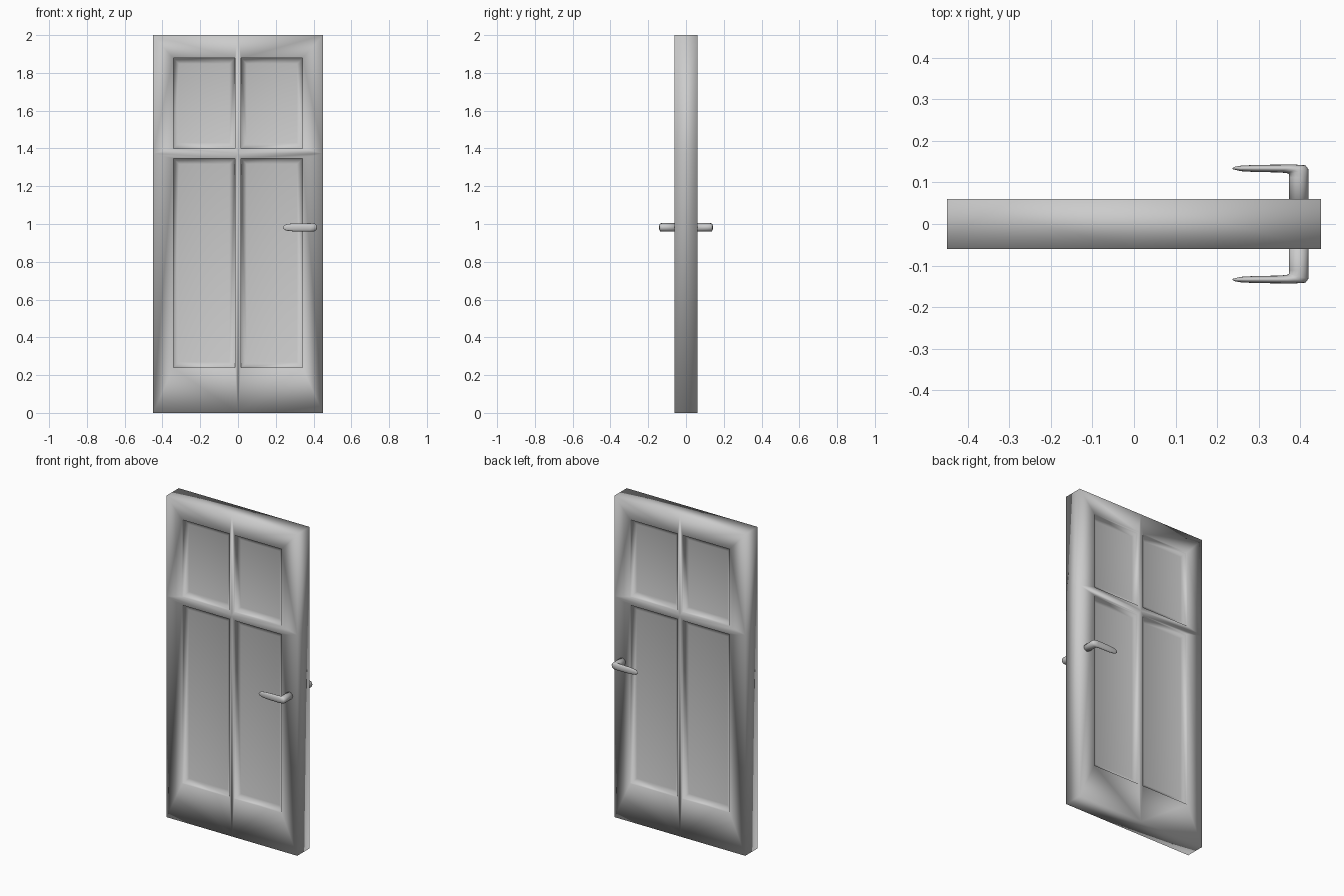
import bpy, bmesh, math

if "Cube" in bpy.data.objects:
    bpy.data.objects.remove(bpy.data.objects["Cube"])

HALF_W, HALF_D, HEIGHT, RAIL_Z = 0.45, 0.06, 2.0, 1.373


def finish(bm, name):
    bmesh.ops.remove_doubles(bm, verts=bm.verts, dist=1e-5)
    bmesh.ops.recalc_face_normals(bm, faces=bm.faces)
    for f in bm.faces:
        f.smooth = True
    mesh = bpy.data.meshes.new(name)
    bm.to_mesh(mesh)
    bm.free()
    obj = bpy.data.objects.new(name, mesh)
    bpy.context.collection.objects.link(obj)
    return obj


def rect(bm, x0, x1, z0, z1, y):
    return [bm.verts.new(p) for p in
            ((x0, y, z0), (x1, y, z0), (x1, y, z1), (x0, y, z1))]


def bridge(bm, a, b):
    n = len(a)
    for i in range(n):
        j = (i + 1) % n
        bm.faces.new((a[i], a[j], b[j], b[i]))


# Door leaf: four recessed panels on each face
bm = bmesh.new()
cells = [(0.0, RAIL_Z, 0.239, 1.347), (RAIL_Z, HEIGHT, 1.40, 1.878)]
for side in (-1, 1):
    for sx in (-1, 1):
        for z0, z1, p0, p1 in cells:
            a, b, s = 0.016, 0.342, 0.03
            rings = [
                rect(bm, 0, sx * HALF_W, z0, z1, side * HALF_D),
                rect(bm, sx * a, sx * b, p0, p1, side * HALF_D),
                rect(bm, sx * a, sx * b, p0, p1, side * (HALF_D - 0.014)),
                rect(bm, sx * (a + s), sx * (b - s), p0 + s, p1 - s,
                     side * (HALF_D - 0.024))]
            for r, q in zip(rings, rings[1:]):
                bridge(bm, r, q)
            bm.faces.new(rings[-1])

# Edges of the door leaf
outline = [(-HALF_W, 0), (0, 0), (HALF_W, 0), (HALF_W, RAIL_Z),
           (HALF_W, HEIGHT), (0, HEIGHT), (-HALF_W, HEIGHT), (-HALF_W, RAIL_Z)]
bridge(bm, [bm.verts.new((x, -HALF_D, z)) for x, z in outline],
       [bm.verts.new((x, HALF_D, z)) for x, z in outline])
finish(bm, "door_leaf")

# Lever handles: oval sections (inner x, y, outer x, y, half height)
SECTIONS = [(.373, .04, .419, .04, .022), (.373, .112, .419, .112, .022),
            (.373, .120, .419, .132, .022), (.368, .122, .412, .141, .022),
            (.350, .124, .385, .143, .022), (.290, .125, .290, .142, .021),
            (.256, .127, .256, .140, .017), (.244, .130, .244, .138, .010),
            (.237, .132, .237, .135, .003)]
SIDES = 16


def handle(name, side):
    bm = bmesh.new()
    rings = []
    for x0, y0, x1, y1, h in SECTIONS:
        ring = []
        for i in range(SIDES):
            t = math.tau * i / SIDES
            k = 0.5 + 0.5 * math.cos(t)
            ring.append(bm.verts.new((x0 + (x1 - x0) * k,
                                      side * (y0 + (y1 - y0) * k),
                                      0.982 + h * math.sin(t))))
        rings.append(ring)
    for r, q in zip(rings, rings[1:]):
        bridge(bm, r, q)
    bm.faces.new(rings[0])
    bm.faces.new(rings[-1])
    finish(bm, name)


handle("front_handle", -1)
handle("back_handle", 1)
